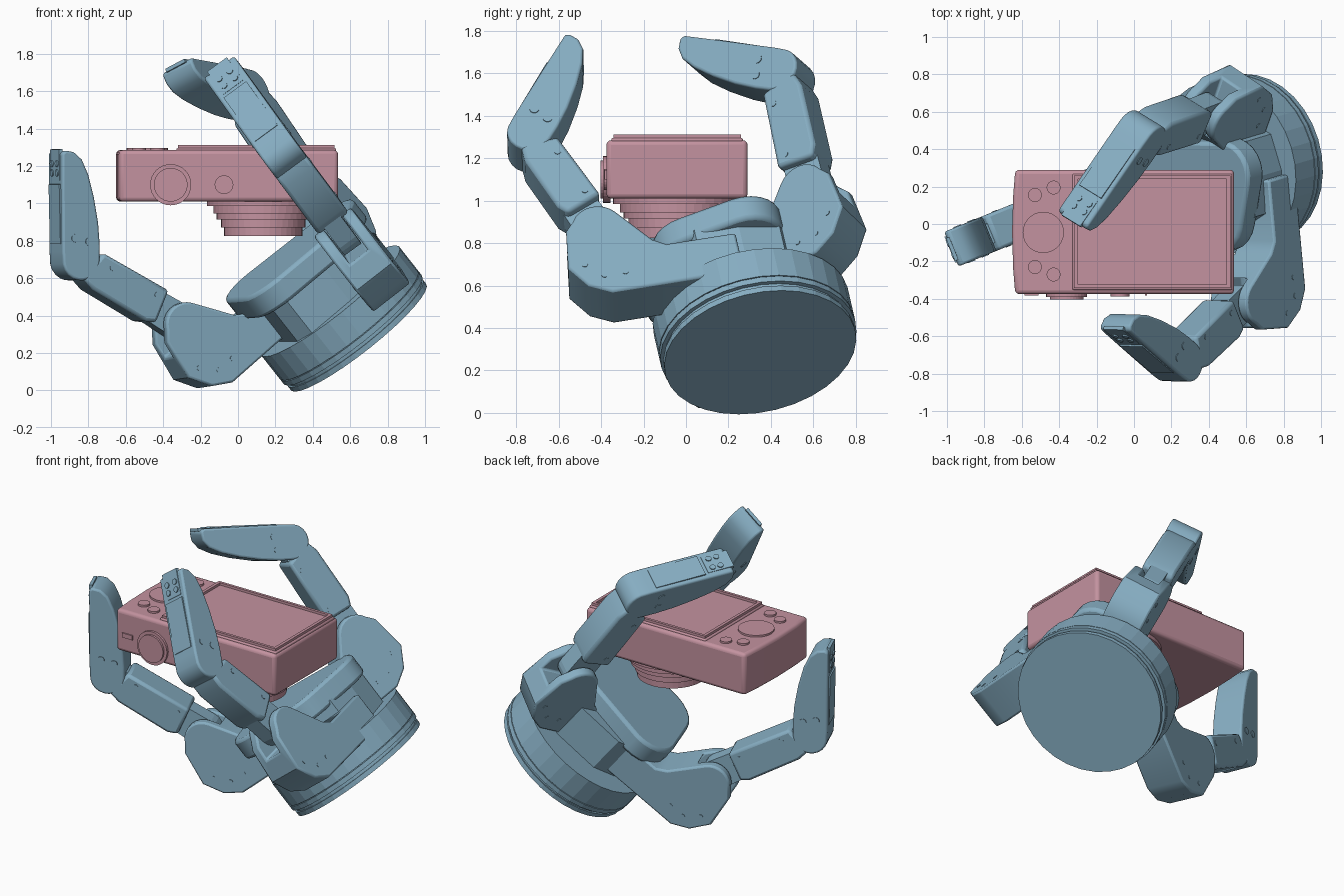
import bpy, bmesh
from math import radians, cos, sin, pi
from mathutils import Vector as V, Matrix

if "Cube" in bpy.data.objects:
    bpy.data.objects.remove(bpy.data.objects["Cube"])


def material(name, rgb):
    m = bpy.data.materials.new(name)
    m.diffuse_color = (*rgb, 1)
    m.use_nodes = True
    m.node_tree.nodes["Principled BSDF"].inputs["Base Color"].default_value = m.diffuse_color
    return m


STEEL = material("hand_blue", (0.24, 0.42, 0.54))
PINK = material("camera_pink", (0.55, 0.29, 0.35))


def frame(o, x, z):
    """Matrix with origin o, local x along x and local z along z."""
    z = V(z).normalized()
    x = V(x)
    x = (x - z * x.dot(z)).normalized()
    m = Matrix((x, z.cross(x), z)).transposed().to_4x4()
    m.translation = V(o)
    return m


def prism(name, pts, z0, z1, M, mat, bevel=0.0, cut=None, segs=2):
    """Extrude a 2D profile from z0 to z1 in frame M, optionally cut and bevelled."""
    bm = bmesh.new()
    bot = [bm.verts.new((x, y, z0)) for x, y in pts]
    top = [bm.verts.new((x, y, z1)) for x, y in pts]
    bm.faces.new(bot)
    bm.faces.new(top)
    for i in range(len(pts)):
        j = (i + 1) % len(pts)
        bm.faces.new((bot[i], bot[j], top[j], top[i]))
    bmesh.ops.recalc_face_normals(bm, faces=bm.faces)
    me = bpy.data.meshes.new(name)
    bm.to_mesh(me)
    bm.free()
    ob = bpy.data.objects.new(name, me)
    ob.matrix_world = M
    me.materials.append(mat)
    bpy.context.collection.objects.link(ob)
    bpy.ops.object.select_all(action='DESELECT')
    bpy.context.view_layer.objects.active = ob
    ob.select_set(True)
    if cut:
        b = ob.modifiers.new("slot", 'BOOLEAN')
        b.operation, b.object, b.solver = 'DIFFERENCE', cut, 'EXACT'
        bpy.context.view_layer.update()
        bpy.ops.object.modifier_apply(modifier="slot")
        bpy.data.objects.remove(cut)
    if bevel:
        b = ob.modifiers.new("bevel", 'BEVEL')
        b.width, b.segments, b.limit_method, b.angle_limit = bevel, segs, 'ANGLE', radians(40)
        bpy.ops.object.shade_smooth_by_angle(angle=radians(35))
    return ob


def rect(x0, x1, y0, y1):
    return [(x0, y0), (x1, y0), (x1, y1), (x0, y1)]


def arc(cx, cy, r, a0, a1, n):
    return [(cx + r * cos(radians(a0 + (a1 - a0) * i / n)),
             cy + r * sin(radians(a0 + (a1 - a0) * i / n))) for i in range(n + 1)]


def disc(name, x, y, r, z0, z1, M, mat, n=32, bevel=0.0):
    return prism(name, arc(x, y, r, 0, 360 - 360 / n, n - 1), z0, z1, M, mat, bevel)


# ---------- palm: base drum, hub and pad along the tilted axis ----------
AX = V((-0.61, -0.18, 0.775)).normalized()
BASE = frame((0.645, 0.35, 0.285), (0.742, 0.221, 0.636), AX)
for i, (r, h0, h1) in enumerate([(0.46, 0, 0.03), (0.45, 0.025, 0.05),
                                 (0.47, 0.05, 0.08), (0.46, 0.075, 0.09), (0.47, 0.085, 0.25)]):
    disc(f"base_drum_{i}", 0, 0, r, h0, h1, BASE, STEEL, 32)
prism("palm_hub", [(-0.34, -0.27), (-0.27, -0.36), (0.0, -0.37), (0.3, -0.3), (0.36, -0.1), (0.36, 0.1),
                   (0.15, 0.28), (-0.15, 0.28), (-0.34, 0.15)], 0.24, 0.5, BASE, STEEL)
prism("palm_pad", arc(-0.23, 0.06, 0.2, 180, 85, 6) + arc(0.25, -0.03, 0.18, 60, -30, 6)
      + arc(0.1, -0.25, 0.19, -30, -90, 4) + arc(-0.22, -0.22, 0.2, -100, -180, 5),
      0.47, 0.61, BASE, STEEL, 0.02)


# ---------- fingers ----------
def finger(tag, j1, j2, tip, arm):
    j1, j2, tip = V(j1), V(j2), V(tip)
    d1, d2 = j2 - j1, tip - j2
    n = d1.cross(d2).normalized()
    L, W = d1.length, 0.1
    # knuckle frame: x outward from the palm, y up the palm axis
    out = AX.cross(n)
    if out.dot(d2) > 0:
        out = -out
    K = frame(j1, out, out.cross(AX))
    slot = prism("slot_cutter", rect(-0.13, 0.3, -0.12, 0.3), -0.062, 0.062, K, STEEL)
    prism(f"{tag}_knuckle", [(-arm, -0.43), (0, -0.43), (0.105, -0.37), (0.18, -0.25), (0.15, -0.03)]
          + arc(0, -0.03, 0.12, 25, 145, 8) + [(-0.24, -0.16), (-0.3, -0.2), (-arm, -0.2)],
          -0.125, 0.125, K, STEEL, 0.012, slot)
    # screws on the knuckle cheeks
    for x, y in [(0.02, -0.33), (0.1, -0.25), (-0.08, -0.33)]:
        disc(f"{tag}_knuckle_screw", x, y, 0.014, -0.128, 0.128, K, STEEL, 10)
    # lower link, x along the link and y towards the palm side
    A = frame(j1, d1, n)
    prism(f"{tag}_lower_tongue", arc(0, 0, 0.095, 90, 270, 10) + arc(L, 0, 0.075, -90, 90, 10),
          -0.055, 0.055, A, STEEL)
    prism(f"{tag}_lower_link", [(0.13, -0.08), (0.19, -0.105), (L - 0.13, -0.105), (L - 0.05, -0.08),
                                (L - 0.09, 0.095), (0.15, 0.105)], -W, W, A, STEEL, 0.018)
    for u in (0.2, L - 0.17):
        disc(f"{tag}_lower_pin", u, 0.05, 0.016, -W - 0.003, W + 0.003, A, STEEL, 10)
    # fingertip link with a rounded heel
    B = frame(j2, d2, n)
    prism(f"{tag}_tip_link", arc(0, -0.005, 0.107, 90, 260, 10)
          + [(0.05, -0.113), (0.35, -0.109), (0.575, -0.105), (0.59, -0.085), (0.58, -0.035),
             (0.54, 0.01), (0.46, 0.045), (0.34, 0.075), (0.2, 0.097), (0.08, 0.104)],
          -W, W, B, STEEL, 0.028, None, 3)
    # back cover, nail and screws
    BACK = B @ Matrix.Rotation(pi / 2, 4, 'X')
    prism(f"{tag}_back_cover", rect(0.09, 0.41, -0.075, 0.075), 0.1, 0.117, BACK, STEEL)
    prism(f"{tag}_nail", rect(0.43, 0.597, -0.065, 0.065), 0.09, 0.11, BACK, STEEL)
    for y in (-0.035, 0.035):
        for u in (0.47, 0.52):
            disc(f"{tag}_nail_screw", u, y, 0.018, 0.1, 0.117, BACK, STEEL, 12)
    for u, v in [(0.1, 0.04), (0.12, -0.04)]:
        disc(f"{tag}_tip_screw", u, v, 0.022, -W - 0.004, W + 0.004, B, STEEL, 14)


finger("left_finger", (-0.33, 0.13, 0.37), (-0.868, -0.09, 0.695), (-0.88, -0.095, 1.29), 0.52)
finger("front_finger", (0.56, -0.42, 0.83), (0.23, -0.73, 1.27), (-0.09, -0.46, 1.715), 0.63)
finger("back_finger", (0.395, 0.595, 1.035), (0.03, 0.47, 1.575), (-0.32, -0.035, 1.65), 0.5)

# ---------- held camera ----------
I = Matrix.Identity(4)
prism("camera_body", [(0.535, -0.375), (0.535, 0.29), (-0.635, 0.29), (-0.646, 0.15), (-0.652, -0.04),
                      (-0.646, -0.24), (-0.635, -0.375)], 1.01, 1.285, I, PINK, 0.022, segs=3)
prism("screen_plate", rect(-0.33, 0.525, -0.352, 0.268), 1.275, 1.296, I, PINK, 0.008)
# raised rim around the screen
for x0, x1, y0, y1 in [(-0.32, 0.515, 0.24, 0.258), (-0.32, 0.515, -0.342, -0.324),
                       (-0.32, -0.3, -0.324, 0.24), (0.495, 0.515, -0.324, 0.24)]:
    prism("screen_rim", rect(x0, x1, y0, y1), 1.29, 1.312, I, PINK)
# buttons beside the screen
for x, y, r in [(-0.53, 0.155, 0.037), (-0.43, 0.195, 0.037), (-0.485, -0.045, 0.11),
                (-0.53, -0.23, 0.037), (-0.43, -0.27, 0.037)]:
    disc("rear_button", x, y, r, 1.275, 1.297, I, PINK, 28)
# stepped lens underneath
for r, z0, z1 in [(0.30, 0.985, 1.015), (0.265, 0.945, 0.99), (0.25, 0.915, 0.95),
                  (0.225, 0.87, 0.92), (0.21, 0.825, 0.875)]:
    disc("lens_ring", 0.135, -0.045, r, z0, z1, I, PINK, 40)
# dials on the front edge: local z points to -y
F = frame((0, -0.375, 0), (1, 0, 0), (0, -1, 0))
disc("mode_dial", -0.36, 1.1, 0.11, -0.02, 0.015, F, PINK, 32)
disc("mode_dial_cap", -0.36, 1.1, 0.09, 0, 0.028, F, PINK, 32)
disc("shutter_button", -0.075, 1.1, 0.05, -0.02, 0.012, F, PINK, 24)
prism("power_switch", rect(-0.585, -0.51, 1.11, 1.14), -0.01, 0.008, F, PINK)
prism("edge_mark", rect(0.06, 0.07, 1.1, 1.145), -0.01, 0.008, F, PINK)
